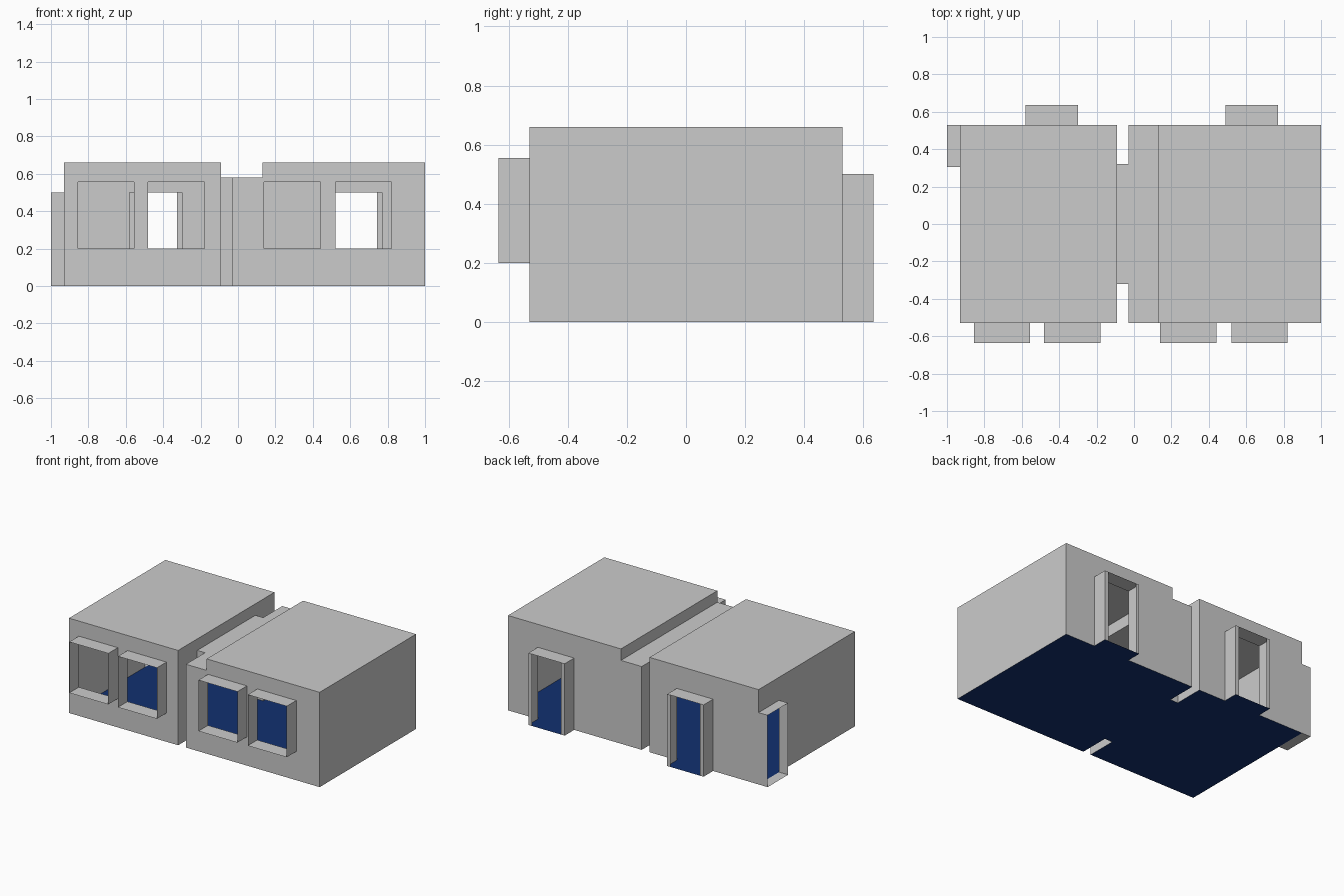
import bpy, bmesh

if "Cube" in bpy.data.objects:
    bpy.data.objects.remove(bpy.data.objects["Cube"])

BACK, FRONT = 0.53, -0.53        # main wall planes
OUT = 0.635                      # outer plane of window and door reveals
HIGH, LOW, DOOR = 0.66, 0.58, 0.5
WIN_Z = (0.2, 0.555)


def panel(bm, axis, at, u, v, holes=()):
    """Flat sheet across one axis, with rectangular holes (u0, u1, v0, v1)."""
    us = sorted({*u, *[c for h in holes for c in h[:2]]})
    vs = sorted({*v, *[c for h in holes for c in h[2:]]})
    place = {"x": lambda a, b: (at, a, b),
             "y": lambda a, b: (a, at, b),
             "z": lambda a, b: (a, b, at)}[axis]
    for u0, u1 in zip(us, us[1:]):
        for v0, v1 in zip(vs, vs[1:]):
            cu, cv = (u0 + u1) / 2, (v0 + v1) / 2
            if any(h[0] < cu < h[1] and h[2] < cv < h[3] for h in holes):
                continue
            corners = [(u0, v0), (u1, v0), (u1, v1), (u0, v1)]
            bm.faces.new([bm.verts.new(place(*c)) for c in corners])


def shell(bm, x, y, z, sides):
    """Chosen sides of a box: any of x- x+ y- y+ z- z+."""
    for s in sides.split():
        i = 0 if s[1] == "-" else 1
        if s[0] == "x":
            panel(bm, "x", x[i], y, z)
        elif s[0] == "y":
            panel(bm, "y", y[i], x, z)
        else:
            panel(bm, "z", z[i], x, y)


def finish(bm, name, mat=None):
    bmesh.ops.remove_doubles(bm, verts=bm.verts, dist=1e-5)
    bmesh.ops.recalc_face_normals(bm, faces=bm.faces)
    mesh = bpy.data.meshes.new(name)
    bm.to_mesh(mesh)
    bm.free()
    obj = bpy.data.objects.new(name, mesh)
    bpy.context.collection.objects.link(obj)
    if mat:
        mesh.materials.append(mat)


blue = bpy.data.materials.new("floor_blue")
blue.diffuse_color = (0.006, 0.03, 0.16, 1)
blue.use_nodes = True
blue.node_tree.nodes["Principled BSDF"].inputs["Base Color"].default_value = blue.diffuse_color

windows = {"left": [(-0.855, -0.555), (-0.48, -0.18)],
           "right": [(0.14, 0.44), (0.52, 0.82)]}
doors = {"left": (-0.58, -0.30), "right": (0.49, 0.77)}
span = {"left": (-0.93, -0.09), "right": (-0.03, 1.0)}
STEP = 0.13                      # where the right ceiling drops
PASS_Y = (-0.32, 0.32)           # passage between the rooms
SIDE_Y = (0.305, BACK)           # side exit on the left room

for side in ("left", "right"):
    x = span[side]
    win_holes = [(*w, *WIN_Z) for w in windows[side]]
    door_hole = (*doors[side], 0, DOOR)
    # the right room's low strip is cut from the full-height walls
    cut = [(x[0], STEP, LOW, HIGH)] if side == "right" else []

    # room walls and ceiling
    bm = bmesh.new()
    panel(bm, "y", FRONT, x, (0, HIGH), win_holes + cut)
    panel(bm, "y", BACK, x, (0, HIGH), [door_hole] + cut)
    ys = (FRONT, BACK)
    if side == "left":
        panel(bm, "x", x[0], ys, (0, HIGH), [(*SIDE_Y, 0, DOOR)])
        panel(bm, "x", x[1], ys, (0, HIGH), [(*PASS_Y, 0, LOW)])
        panel(bm, "z", HIGH, x, ys)
    else:
        panel(bm, "x", x[0], ys, (0, LOW), [(*PASS_Y, 0, LOW)])
        panel(bm, "x", x[1], ys, (0, HIGH))
        panel(bm, "x", STEP, ys, (LOW, HIGH))
        panel(bm, "z", LOW, (x[0], STEP), ys)
        panel(bm, "z", HIGH, (STEP, x[1]), ys)
    finish(bm, f"{side}_room_shell")

    # open window reveals
    for i, w in enumerate(windows[side], 1):
        bm = bmesh.new()
        shell(bm, w, (-OUT, FRONT), WIN_Z, "x- x+ z- z+")
        finish(bm, f"{side}_window_reveal_{i}")

    # door reveal with narrow jamb strips on the outer plane
    d = doors[side]
    bm = bmesh.new()
    shell(bm, d, (BACK, OUT), (0, DOOR), "x- x+ z+")
    panel(bm, "y", OUT, d, (0, DOOR), [(d[0] + 0.027, d[1] - 0.027, 0, DOOR)])
    finish(bm, f"{side}_door_reveal")

    # room floor and door threshold
    bm = bmesh.new()
    panel(bm, "z", 0, x, ys)
    panel(bm, "z", 0, d, (BACK, OUT))
    finish(bm, f"{side}_floor", blue)

# passage joining the two rooms
link_x = (span["left"][1], span["right"][0])
bm = bmesh.new()
shell(bm, link_x, PASS_Y, (0, LOW), "y- y+ z+")
finish(bm, "passage_shell")
bm = bmesh.new()
panel(bm, "z", 0, link_x, PASS_Y)
finish(bm, "passage_floor", blue)

# side exit, with a grey sill
bm = bmesh.new()
shell(bm, (-1.0, span["left"][0]), SIDE_Y, (0, DOOR), "y- y+ z- z+")
finish(bm, "side_exit_reveal")
